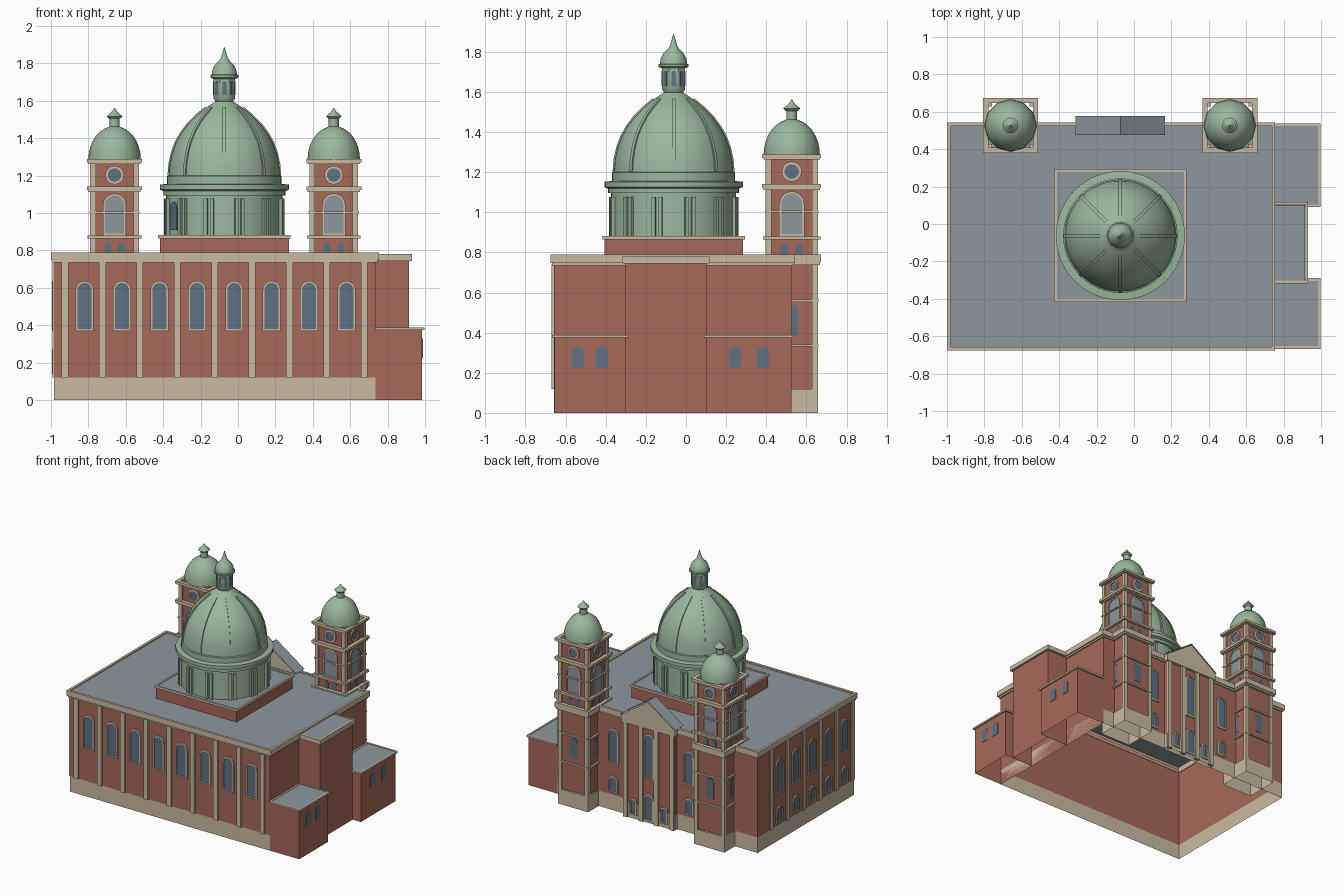
import bpy, bmesh
from math import sin, cos, pi, radians
from mathutils import Vector

cube = bpy.data.objects.get("Cube")
if cube:
    bpy.data.objects.remove(cube)


def material(name, *rgb):
    m = bpy.data.materials.new(name)
    m.use_nodes = True
    m.diffuse_color = (*rgb, 1)
    m.node_tree.nodes["Principled BSDF"].inputs["Base Color"].default_value = (*rgb, 1)
    return m


BRICK = material("red brick", .39, .14, .10)
STONE = material("cream stone", .59, .50, .36)
SLATE = material("grey slate", .27, .31, .345)
GLASS = material("blue glass", .12, .165, .235)
COPPER = material("green copper", .33, .48, .335)


class Part:
    """Collects shapes of one colour into one object."""

    def __init__(self, name, mat):
        self.name, self.mat, self.bm = name, mat, bmesh.new()

    def face(self, pts):
        self.bm.faces.new([self.bm.verts.new(p) for p in pts])

    def box(self, x0, x1, y0, y1, z0, z1, top=True, bottom=True):
        c = [(x0, y0), (x1, y0), (x1, y1), (x0, y1)]
        lo = [self.bm.verts.new((*p, z0)) for p in c]
        hi = [self.bm.verts.new((*p, z1)) for p in c]
        for i in range(4):
            j = (i + 1) % 4
            self.bm.faces.new((lo[i], lo[j], hi[j], hi[i]))
        if top:
            self.bm.faces.new(hi)
        if bottom:
            self.bm.faces.new(lo[::-1])

    def walls(self, *bounds):
        self.box(*bounds, top=False, bottom=False)

    def frame(self, x0, x1, y0, y1, z0, z1, t):
        """Rectangular moulding running round a block."""
        for b in ((x0, x1, y0, y0 + t), (x0, x1, y1 - t, y1),
                  (x0, x0 + t, y0 + t, y1 - t), (x1 - t, x1, y0 + t, y1 - t)):
            self.box(*b, z0, z1)

    def panel(self, pos, az, outline, depth, hole=None):
        """Plate, or ring when a hole is given, standing out from a wall."""
        n, t = Vector((cos(az), sin(az), 0)), Vector((-sin(az), cos(az), 0))

        def ring(pts, d):
            return [self.bm.verts.new(Vector(pos) + t * u + n * d + Vector((0, 0, v))) for u, v in pts]

        loops = [ring(outline, 0), ring(outline, depth)]
        if hole:
            loops += [ring(hole, depth), ring(hole, 0)]
        else:
            self.bm.faces.new(loops[1])
        for a, b in zip(loops, loops[1:]):
            for i in range(len(a)):
                j = (i + 1) % len(a)
                self.bm.faces.new((a[i], a[j], b[j], b[i]))

    def lathe(self, centre, profile, n, turn=0):
        rings = [[self.bm.verts.new((centre[0] + r * cos(turn + 2 * pi * i / n),
                                     centre[1] + r * sin(turn + 2 * pi * i / n), z))
                  for i in range(n)] for r, z in profile]
        for a, b in zip(rings, rings[1:]):
            for i in range(n):
                j = (i + 1) % n
                self.bm.faces.new((a[i], a[j], b[j], b[i]))
        self.bm.faces.new(rings[0][::-1])
        self.bm.faces.new(rings[-1])

    def done(self, smooth=None):
        bmesh.ops.recalc_face_normals(self.bm, faces=self.bm.faces)
        me = bpy.data.meshes.new(self.name)
        self.bm.to_mesh(me)
        self.bm.free()
        me.materials.append(self.mat)
        if smooth:
            me.shade_smooth()
            me.set_sharp_from_angle(angle=radians(smooth))
        bpy.context.collection.objects.link(bpy.data.objects.new(self.name, me))


def arch(w, h, inset=0):
    r = w / 2 - inset
    top = [(r * cos(pi * i / 8), h - w / 2 + r * sin(pi * i / 8)) for i in range(9)]
    return [(-r, inset), (r, inset)] + top


def circle(r):
    return [(r * cos(pi * i / 10), r * sin(pi * i / 10)) for i in range(20)]


def rect(w, h):
    return [(-w / 2, 0), (w / 2, 0), (w / 2, h), (-w / 2, h)]


FRONT, BACK, LEFT, RIGHT = -pi / 2, pi / 2, 0, pi
glass, trim = Part("window_panes", GLASS), Part("window_frames", STONE)


def window(pos, az, w, h, pane=glass):
    trim.panel(pos, az, arch(w, h), .009, arch(w, h, .011))
    pane.panel(pos, az, arch(w, h, .01), .003)


# Main hall: open-bottomed walls, plinth, cornice, roof
X0, X1, Y0, Y1 = -.985, .735, -.657, .527
p = Part("hall_walls", BRICK)
p.walls(X0, X1, Y0, Y1, .12, .77)
p.done()
p = Part("hall_plinth", STONE)
p.walls(X0, X1, Y0, Y1, 0, .12)
p.done()
p = Part("hall_cornice", STONE)
p.frame(-1, .755, -.675, .543, .748, .79, .018)
p.frame(-.993, .745, -.667, .535, .735, .748, .014)
p.done()
p = Part("hall_roof", SLATE)
p.face([(-.985, -.66, .78), (.74, -.66, .78), (.74, .53, .78), (-.985, .53, .78)])
p.done()

# Pilasters and arched windows on the front and the right side
p = Part("hall_pilasters", STONE)
for k in range(9):
    p.panel((-.925 + .2 * k, Y0, .12), FRONT, rect(.036, .62), .014)
    if k < 8:
        window((-.82 + .2 * k, Y0, .37), FRONT, .096, .268)
for k in range(6):
    p.panel((X0, .36 - .2 * k, .12), RIGHT, rect(.036, .62), .008)
    if k < 5:
        window((X0, .26 - .2 * k, .37), RIGHT, .096, .268)
        window((X0, .26 - .2 * k, .14), RIGHT, .08, .13)
p.done()

# Wings on the left side
p, cap, roof = Part("wing_walls", BRICK), Part("wing_cornices", STONE), Part("wing_roofs", SLATE)
for x, y0, y1, z, over, thick in ((.985, -.655, -.302, .375, .012, .014),
                                  (.985, .102, .525, .375, .012, .014),
                                  (.915, -.302, .102, .745, .015, .035)):
    p.walls(X1, x, y0, y1, 0, z)
    cap.frame(X1 + .001, x + over, y0 - over, y1 + over, z, z + thick, .014)
    roof.face([(X1, y0, z + thick - .003), (x, y0, z + thick - .003),
               (x, y1, z + thick - .003), (X1, y1, z + thick - .003)])
for y in (-.54, -.42, .245, .385):
    glass.panel((.985, y, .225), LEFT, arch(.06, .105), .003)
for q in (p, cap, roof):
    q.done()

# Back entrance with pediment
CX, YP = -.073, .555
p = Part("portico_wall", BRICK)
p.walls(CX - .22, CX + .22, .52, YP, .12, .75)
p.done()
p = Part("portico_stone", STONE)
p.walls(CX - .222, CX + .222, .52, YP + .003, 0, .12)
for u in (-.2, -.066, .066, .2):
    p.box(CX + u - .018, CX + u + .018, YP - .01, YP + .014, .0, .74)
p.box(CX - .232, CX + .232, .49, .573, .735, .79)
p.face([(CX - .235, .573, .785), (CX + .235, .573, .785), (CX, .573, .945)])
p.face([(CX - .235, .48, .785), (CX + .235, .48, .785), (CX, .48, .945)])
p.done()
p = Part("pediment_roof", SLATE)
for s in (-1, 1):
    p.face([(CX, .475, .955), (CX, .578, .955), (CX + s * .24, .578, .79), (CX + s * .24, .475, .79)])
p.done()
window((CX, YP, .34), BACK, .09, .35)
window((CX, YP + .003, .02), BACK, .085, .21)
for s in (-1, 1):
    window((CX + s * .133, YP + .003, .03), BACK, .06, .13)
    window((CX + s * .325, Y1, .37), BACK, .09, .268)
    window((CX + s * .325, Y1, .14), BACK, .08, .13)

# Twin towers
TY = .527
grey = Part("tower_louvres", SLATE)
for side, tx in (("right", -.66), ("left", .512)):
    def square(h):
        return tx - h, tx + h, TY - h, TY + h

    p = Part(side + "_tower_walls", BRICK)
    p.walls(*square(.12), .12, 1.28)
    p.done()
    p = Part(side + "_tower_stone", STONE)
    p.walls(*square(.13), 0, .12)
    for sx in (-1, 1):
        for sy in (-1, 1):
            x, y = tx + sx * .115, TY + sy * .115
            p.box(x - .015, x + .015, y - .015, y + .015, .12, 1.27)
    for h, z0, z1 in ((.134, .33, .342), (.134, .552, .564), (.147, .75, .79), (.14, .737, .75),
                      (.144, .863, .88), (.134, .998, 1.008), (.147, 1.122, 1.142),
                      (.14, 1.112, 1.122), (.14, 1.262, 1.27), (.147, 1.27, 1.288)):
        p.frame(*square(h), z0, z1, h - .119)
    p.done()
    for az in (FRONT, BACK, LEFT, RIGHT):
        n, t = Vector((cos(az), sin(az), 0)), Vector((-sin(az), cos(az), 0))
        wall = Vector((tx, TY, 0)) + n * .12
        up = Vector((0, 0, 1))
        window(wall + up * .88, az, .125, .225, grey)
        trim.panel(wall + up * 1.203, az, circle(.05), .01, circle(.036))
        glass.panel(wall + up * 1.203, az, circle(.037), .003)
        glass.panel(wall + up * .385, az, arch(.065, .155), .003)
        for u in (-.037, .037):
            glass.panel(wall + up * .79 + t * u, az, arch(.036, .055), .003)
    p = Part(side + "_tower_dome", COPPER)
    dome = [(.14 * cos(a), 1.288 + .177 * sin(a)) for a in (radians(11 * i) for i in range(8))]
    p.lathe((tx, TY), dome + [(.028, 1.462)], 12)
    p.lathe((tx, TY), [(.027, 1.455), (.027, 1.51)], 12)
    p.lathe((tx, TY), [(.03, 1.505), (.042, 1.517), (.012, 1.545), (.002, 1.562)], 12)
    p.done(smooth=40)
grey.done()

# Square base below the drum
C = (CX, -.062)


def around(h):
    return C[0] - h, C[0] + h, C[1] - h, C[1] + h


p = Part("dome_base", BRICK)
p.walls(*around(.345), .78, .868)
p.done()
p = Part("dome_base_cornice", STONE)
p.frame(*around(.355), .865, .882, .015)
p.done()
p = Part("dome_base_roof", SLATE)
p.box(*around(.342), .87, .877)
p.done()

# Drum with paired pilasters and its cornice
p = Part("drum", COPPER)
p.lathe(C, [(.312, .877), (.312, 1.12)], 48)
p.lathe(C, [(.326, 1.095), (.326, 1.118), (.345, 1.125), (.345, 1.152), (.306, 1.156), (.306, 1.198),
            (.297, 1.202)], 48)
p.done(smooth=30)
p = Part("drum_pilasters", COPPER)
for k in range(12):
    for off in (-3, 3):
        a = radians(15 + 30 * k + off)
        p.panel((C[0] + .305 * cos(a), C[1] + .305 * sin(a), .877), a, rect(.02, .2), .023)
p.done()
a = radians(210)
glass.panel((C[0] + .31 * cos(a), C[1] + .31 * sin(a), .91), a, arch(.07, .15), .006)

# Great dome with ribs
profile = [(.298, 1.198), (.293, 1.26), (.28, 1.32), (.26, 1.375), (.232, 1.425), (.195, 1.475),
           (.15, 1.52), (.1, 1.562), (.05, 1.595), (.035, 1.61)]
p = Part("great_dome", COPPER)
p.lathe(C, profile, 48)
p.done(smooth=40)
p = Part("dome_ribs", COPPER)
for k in range(8):
    n = Vector((cos(k * pi / 4), sin(k * pi / 4), 0))
    t = Vector((-n.y, n.x, 0)) * .009
    rows = []
    for r, z in profile[:-2]:
        inner = Vector((*C, z)) + n * (r - .01)
        outer = Vector((*C, z + .004)) + n * (r + .006)
        rows.append([p.bm.verts.new(v) for v in (inner - t, outer - t, outer + t, inner + t)])
    for a, b in zip(rows, rows[1:]):
        for i in range(3):
            p.bm.faces.new((a[i], a[i + 1], b[i + 1], b[i]))
p.done()

# Lantern and spire
p = Part("lantern", COPPER)
p.lathe(C, [(.045, 1.59), (.062, 1.612), (.062, 1.725)], 8, pi / 8)
p.lathe(C, [(.062, 1.718), (.075, 1.726), (.075, 1.737), (.068, 1.74), (.064, 1.765), (.052, 1.79),
            (.03, 1.812), (.018, 1.83), (.011, 1.855), (.002, 1.885)], 16)
p.done(smooth=40)
for k in range(8):
    a = k * pi / 4
    glass.panel((C[0] + .057 * cos(a), C[1] + .057 * sin(a), 1.63), a, arch(.022, .075), .003)

glass.done()
trim.done()
